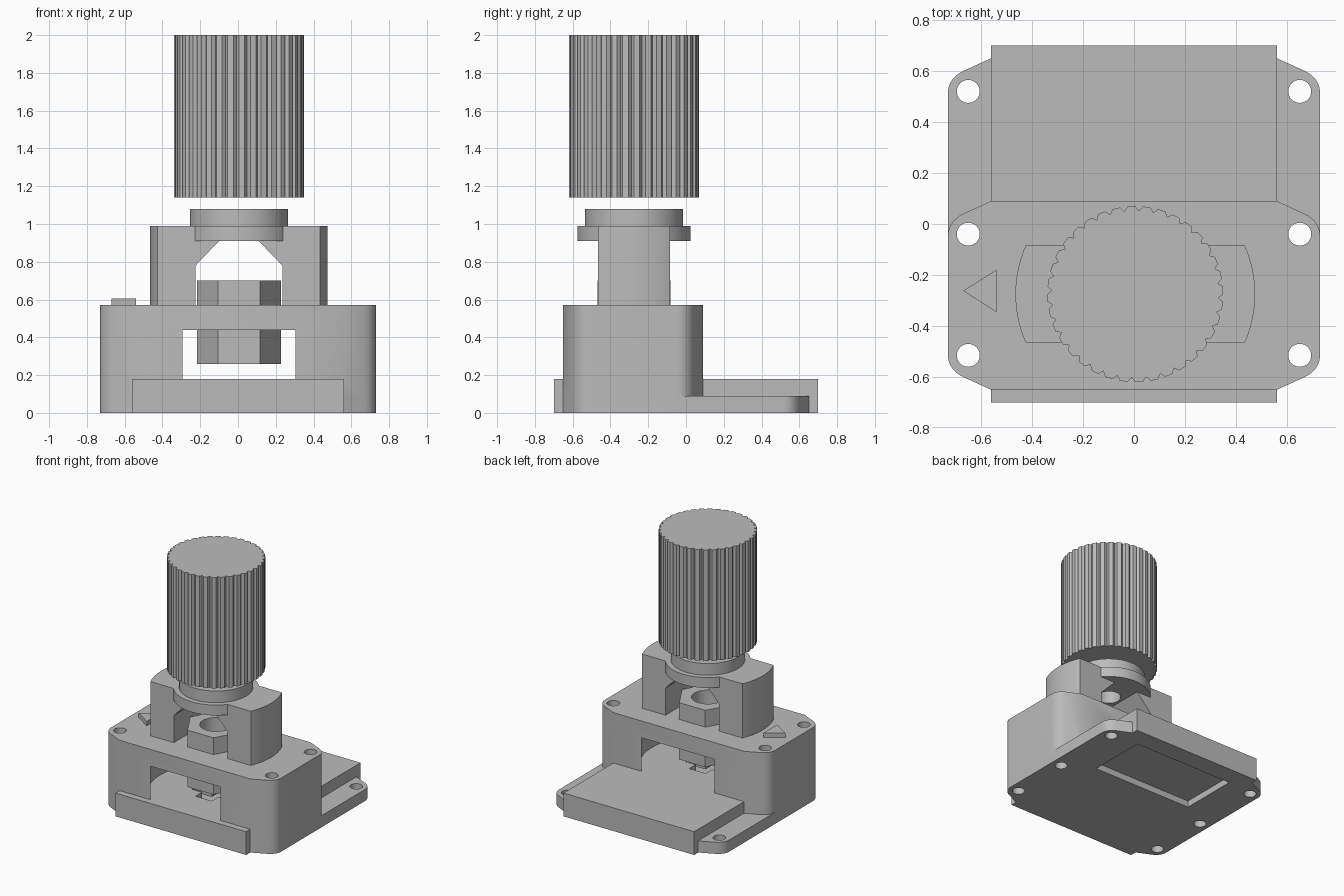
import bpy, bmesh
from math import sin, cos, pi, asin
from mathutils import Vector

if "Cube" in bpy.data.objects:
    bpy.data.objects.remove(bpy.data.objects["Cube"], do_unlink=True)

grey = bpy.data.materials.new("plain_grey")
grey.use_nodes = True
COLOUR = (0.5, 0.5, 0.5, 1)
grey.diffuse_color = COLOUR
grey.node_tree.nodes["Principled BSDF"].inputs["Base Color"].default_value = COLOUR

CX, CY = 0.005, -0.275  # axis of the knob


def prism(name, points, lo, hi, axis="z"):
    """Extrude a 2D outline from lo to hi along z, or along y for an (x, z) outline."""
    bm = bmesh.new()
    place = (lambda p, h: (p[0], p[1], h)) if axis == "z" else (lambda p, h: (p[0], h, p[1]))
    face = bm.faces.new([bm.verts.new(place(p, lo)) for p in points])
    top = bmesh.ops.extrude_face_region(bm, geom=[face])["geom"]
    shift = Vector((0, 0, hi - lo) if axis == "z" else (0, hi - lo, 0))
    bmesh.ops.translate(bm, vec=shift, verts=[v for v in top if isinstance(v, bmesh.types.BMVert)])
    bmesh.ops.recalc_face_normals(bm, faces=bm.faces)
    mesh = bpy.data.meshes.new(name)
    bm.to_mesh(mesh)
    bm.free()
    mesh.materials.append(grey)
    obj = bpy.data.objects.new(name, mesh)
    bpy.context.collection.objects.link(obj)
    return obj


def circle(r, n=64, x=CX, y=CY, turn=0.0):
    return [(x + r * cos(2 * pi * i / n + turn), y + r * sin(2 * pi * i / n + turn)) for i in range(n)]


def rect(x0, x1, y0, y1):
    return [(x0, y0), (x1, y0), (x1, y1), (x0, y1)]


def combine(target, tool, operation="DIFFERENCE"):
    """Apply a boolean and discard the tool."""
    mod = target.modifiers.new("cut", "BOOLEAN")
    mod.operation, mod.solver, mod.object = operation, "EXACT", tool
    bpy.context.view_layer.objects.active = target
    bpy.ops.object.modifier_apply(modifier=mod.name)
    bpy.data.objects.remove(tool, do_unlink=True)


def smooth(obj):
    bpy.ops.object.select_all(action="DESELECT")
    obj.select_set(True)
    bpy.context.view_layer.objects.active = obj
    bpy.ops.object.shade_smooth_by_angle(angle=0.5)


def case_outline(y0, y1):
    """Plan with slanted, rounded corners."""
    corner = [(0.56, 0.0)]
    a, b, c = Vector((0.67, 0.05)), Vector((0.73, 0.08)), Vector((0.73, 0.14))
    for i in range(9):
        t = i / 8
        corner.append(tuple(a * (1 - t) ** 2 + b * 2 * t * (1 - t) + c * t * t))
    right = [(x, y0 + d) for x, d in corner] + [(x, y1 - d) for x, d in reversed(corner)]
    return right + [(-x, y) for x, y in reversed(right)]


# Case: base flange, tall body and long tray in one piece
case = prism("case", case_outline(-0.65, 0.65), 0, 0.09)
combine(case, prism("body", case_outline(-0.65, 0.09), 0, 0.57), "UNION")
combine(case, prism("tray", rect(-0.56, 0.56, -0.7, 0.7), 0, 0.18), "UNION")

# Round chamber that opens at the front and back
combine(case, prism("chamber", circle(0.48, 96), 0.18, 0.44))
# Pocket under the tray and cross-shaped recess in the chamber floor
combine(case, prism("pocket", rect(-0.43, 0.43, 0.09, 0.55), -0.05, 0.05))
combine(case, prism("recess", rect(-0.16, 0.16, -0.34, -0.22), 0.1, 0.2))
combine(case, prism("recess", rect(-0.07, 0.07, -0.42, -0.14), 0.1, 0.2))
# Screw holes
for sx in (-0.65, 0.65):
    for sy in (-0.515, -0.04, 0.52):
        combine(case, prism("screw_hole", circle(0.045, 32, sx, sy), -0.1, 0.7))
smooth(case)

# Bridge: round block with flat front and back, opened by an arch
R, HALF = 0.47, 0.19
limit = asin(HALF / R)
arc = [-limit + 2 * limit * i / 20 for i in range(21)]
plan = [(CX + R * cos(a), CY + R * sin(a)) for a in arc]
plan += [(CX - R * cos(a), CY - R * sin(a)) for a in arc]
bridge = prism("bridge", plan, 0.57, 0.99)
arch = [(-0.225, 0.5), (0.235, 0.5), (0.235, 0.78), (0.11, 0.91), (-0.1, 0.91), (-0.225, 0.78)]
combine(bridge, prism("arch", arch, -0.8, 0.3, "y"))
combine(bridge, prism("flange", circle(0.3), 0.91, 0.99), "UNION")
combine(bridge, prism("collar", circle(0.26), 0.99, 1.08), "UNION")
combine(bridge, prism("shaft_hole", circle(0.085, 32), 0.85, 1.2))
smooth(bridge)

# Hexagonal nut with a bore
nut = prism("hex_nut", circle(0.222, 6), 0.26, 0.70)
combine(nut, prism("bore", circle(0.115, 32), 0.2, 0.8))
smooth(nut)

# Fluted knob
RIBS = 36
rim = []
for i in range(RIBS):
    for part, r in ((0, 0.345), (0.5, 0.345), (0.75, 0.327)):
        a = 2 * pi * (i + part) / RIBS
        rim.append((CX + r * cos(a), CY + r * sin(a)))
prism("knob", rim, 1.14, 2.0)

# Raised pointer on the case top
prism("pointer", [(-0.54, -0.18), (-0.54, -0.345), (-0.67, -0.262)], 0.57, 0.605)
